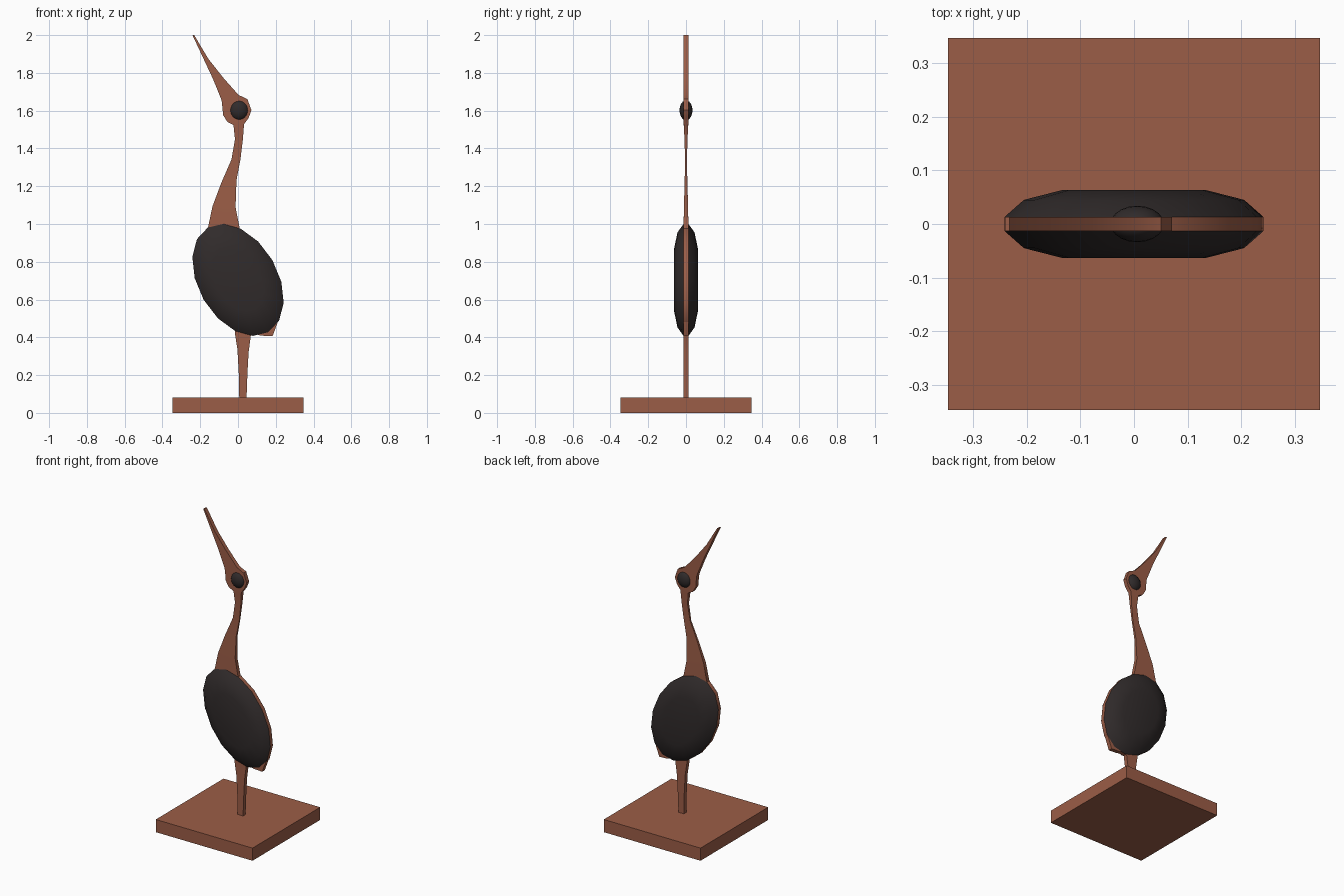
import bpy, bmesh, math

if "Cube" in bpy.data.objects:
    bpy.data.objects.remove(bpy.data.objects["Cube"])


def material(name, rgb):
    m = bpy.data.materials.new(name)
    m.diffuse_color = (*rgb, 1)
    m.use_nodes = True
    m.node_tree.nodes["Principled BSDF"].inputs["Base Color"].default_value = m.diffuse_color
    return m


BROWN = material("red brown wood", (0.33, 0.11, 0.063))
DARK = material("dark wood", (0.03, 0.024, 0.024))
T = 0.013                                   # half thickness of the flat silhouette
CZ, LONG, SHORT, TILT = 0.704, 0.32, 0.21, math.radians(30)


def finish(bm, name, mat, angle=35):
    bmesh.ops.recalc_face_normals(bm, faces=bm.faces)
    me = bpy.data.meshes.new(name)
    bm.to_mesh(me)
    bm.free()
    ob = bpy.data.objects.new(name, me)
    bpy.context.collection.objects.link(ob)
    me.materials.append(mat)
    bpy.ops.object.select_all(action='DESELECT')
    ob.select_set(True)
    bpy.context.view_layer.objects.active = ob
    bpy.ops.object.shade_smooth_by_angle(angle=math.radians(angle))
    return ob


def loft(name, rings, mat, angle=35):
    """Skin closed rings of points and cap both ends."""
    bm = bmesh.new()
    vs = [[bm.verts.new(p) for p in r] for r in rings]
    n = len(vs[0])
    for a, b in zip(vs, vs[1:]):
        for i in range(n):
            j = (i + 1) % n
            bm.faces.new((a[i], a[j], b[j], b[i]))
    bm.faces.new(vs[0])
    bm.faces.new(vs[-1])
    return finish(bm, name, mat, angle)


def strip(name, rows):
    """Flat plate from rows of (left x, left z, right x, right z, half thickness)."""
    loft(name, [[(xl, -t, zl), (xr, -t, zr), (xr, t, zr), (xl, t, zl)]
                for xl, zl, xr, zr, t in rows], BROWN)


def oval(scale, y):
    """Tilted 16-sided oval ring of the body."""
    pts = []
    for i in range(16):
        a = 2 * math.pi * i / 16
        u, v = scale * SHORT * math.cos(a), scale * LONG * math.sin(a)
        pts.append((u * math.cos(TILT) - v * math.sin(TILT), y,
                    CZ + u * math.sin(TILT) + v * math.cos(TILT)))
    return pts


# square base
bm = bmesh.new()
bmesh.ops.create_cube(bm, size=1)
for v in bm.verts:
    v.co = (v.co.x * 0.695, v.co.y * 0.695, (v.co.z + 0.5) * 0.082)
finish(bm, "base", BROWN)

# beak, head and neck plate
strip("beak_head_neck", [
    (-0.241, 2.000, -0.232, 2.000, T),
    (-0.177, 1.863, -0.156, 1.873, T),
    (-0.132, 1.767, -0.077, 1.773, T),
    (-0.087, 1.656, 0.003, 1.683, T),
    (-0.082, 1.614, 0.050, 1.661, T),
    (-0.079, 1.577, 0.071, 1.603, T),
    (-0.056, 1.540, 0.056, 1.561, T),
    (-0.024, 1.524, 0.032, 1.529, 0.012),
    (-0.016, 1.450, 0.026, 1.450, 0.008),
    (-0.034, 1.343, 0.013, 1.343, 0.005),
    (-0.087, 1.221, -0.008, 1.232, 0.007),
    (-0.135, 1.094, -0.013, 1.089, 0.011),
    (-0.160, 0.975, 0.010, 0.972, T),
    (-0.125, 0.870, 0.060, 0.870, T)])

# middle body plate, tail and leg
loft("body_plate", [oval(0.998, -T), oval(0.998, T)], BROWN)
strip("tail", [
    (0.034, 0.600, 0.225, 0.600, T),
    (0.060, 0.427, 0.214, 0.490, T),
    (0.122, 0.409, 0.183, 0.406, T)])
strip("leg", [
    (-0.020, 0.470, 0.080, 0.450, T),
    (-0.016, 0.420, 0.068, 0.410, T),
    (-0.003, 0.336, 0.056, 0.320, T),
    (0.004, 0.210, 0.050, 0.210, T),
    (0.007, 0.070, 0.045, 0.070, T)])

# domed wing on each side of the body plate
for side, s in (("front", -1), ("back", 1)):
    loft(side + "_wing", [oval(1.0, s * T), oval(0.85, s * 0.045),
                          oval(0.56, s * 0.063)], DARK, 50)

# eye going through the head
bm = bmesh.new()
bmesh.ops.create_uvsphere(bm, u_segments=20, v_segments=12, radius=1)
for v in bm.verts:
    v.co = (v.co.x * 0.05 + 0.006, v.co.y * 0.034, v.co.z * 0.053 + 1.602)
finish(bm, "eye", DARK, 60)
